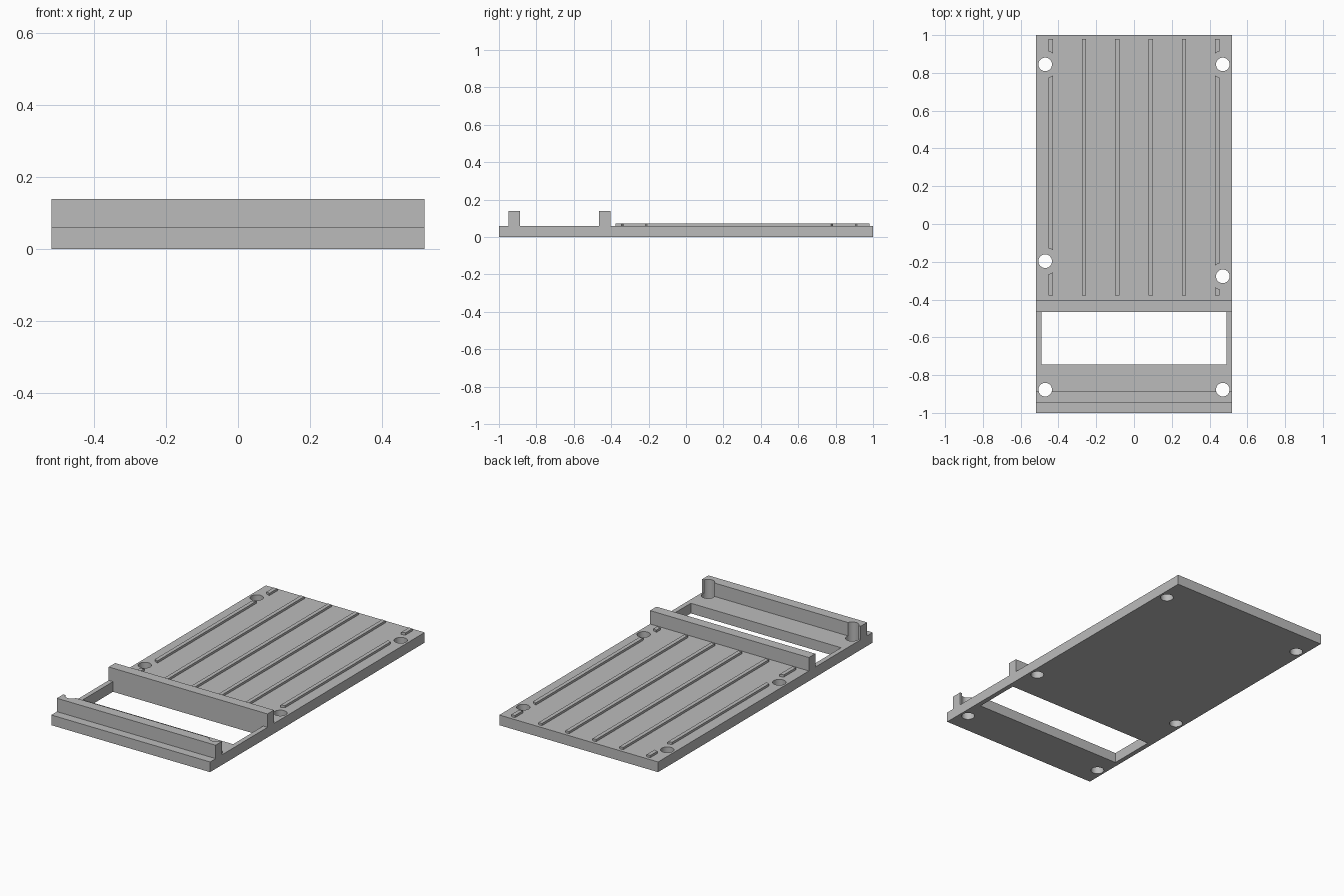
import bpy
import bmesh
import math
from mathutils import Matrix, Vector

if "Cube" in bpy.data.objects:
    bpy.data.objects.remove(bpy.data.objects["Cube"], do_unlink=True)

HALF_W = 0.518
PLATE_TOP = 0.06
WALL_TOP = 0.139
RIB_TOP = 0.073
HOLES = [(-0.47, 0.845), (0.47, 0.845), (-0.47, -0.197),
         (0.47, -0.277), (-0.47, -0.877), (0.47, -0.877)]

grey = bpy.data.materials.new("plain grey")
grey.use_nodes = True
colour = (0.5, 0.5, 0.5, 1)
grey.diffuse_color = colour
grey.node_tree.nodes["Principled BSDF"].inputs["Base Color"].default_value = colour


def make_object(name, bm):
    bmesh.ops.recalc_face_normals(bm, faces=bm.faces)
    mesh = bpy.data.meshes.new(name)
    bm.to_mesh(mesh)
    bm.free()
    mesh.materials.append(grey)
    obj = bpy.data.objects.new(name, mesh)
    bpy.context.collection.objects.link(obj)
    return obj


def add_box(bm, low, high):
    low, high = Vector(low), Vector(high)
    matrix = Matrix.Translation((low + high) / 2) @ Matrix.Diagonal((*(high - low), 1))
    bmesh.ops.create_cube(bm, size=1, matrix=matrix)


def add_cylinders(bm, radius):
    for x, y in HOLES:
        bmesh.ops.create_cone(bm, cap_ends=True, segments=40, radius1=radius,
                              radius2=radius, depth=0.6,
                              matrix=Matrix.Translation((x, y, 0)))


def cut(obj, cutter):
    cutter.hide_render = True
    mod = obj.modifiers.new("cut", 'BOOLEAN')
    mod.operation = 'DIFFERENCE'
    mod.solver = 'EXACT'
    mod.object = cutter
    bpy.context.view_layer.objects.active = obj
    bpy.ops.object.modifier_apply(modifier=mod.name)
    bpy.data.objects.remove(cutter, do_unlink=True)


# Base plate with two cross walls: side profile extruded across the width
profile = [(-1, 0), (1, 0), (1, PLATE_TOP)]
for back, front in ((-0.405, -0.465), (-0.888, -0.948)):
    profile += [(back, PLATE_TOP), (back, WALL_TOP), (front, WALL_TOP), (front, PLATE_TOP)]
profile.append((-1, PLATE_TOP))
bm = bmesh.new()
face = bm.faces.new([bm.verts.new((-HALF_W, y, z)) for y, z in profile])
extruded = bmesh.ops.extrude_face_region(bm, geom=[face])
bmesh.ops.translate(bm, vec=(2 * HALF_W, 0, 0),
                    verts=[v for v in extruded["geom"] if isinstance(v, bmesh.types.BMVert)])
base = make_object("base_plate", bm)

# Window and screw holes, which also notch the front wall
bm = bmesh.new()
add_box(bm, (-0.49, -0.745, -0.2), (0.49, -0.465, 0.3))
cut(base, make_object("window_cutter", bm))
bm = bmesh.new()
add_cylinders(bm, 0.036)
cut(base, make_object("hole_cutter", bm))

# Raised ribs, the outer two interrupted around the holes
bm = bmesh.new()
for i in range(6):
    x = (i - 2.5) * 0.1765
    add_box(bm, (x - 0.0115, -0.378, PLATE_TOP), (x + 0.0115, 0.98, RIB_TOP))
ribs = make_object("ribs", bm)
bm = bmesh.new()
add_cylinders(bm, 0.071)
cut(ribs, make_object("clearance_cutter", bm))

for obj in (base, ribs):
    bpy.ops.object.select_all(action='DESELECT')
    obj.select_set(True)
    bpy.context.view_layer.objects.active = obj
    bpy.ops.object.shade_smooth_by_angle(angle=math.radians(30))
